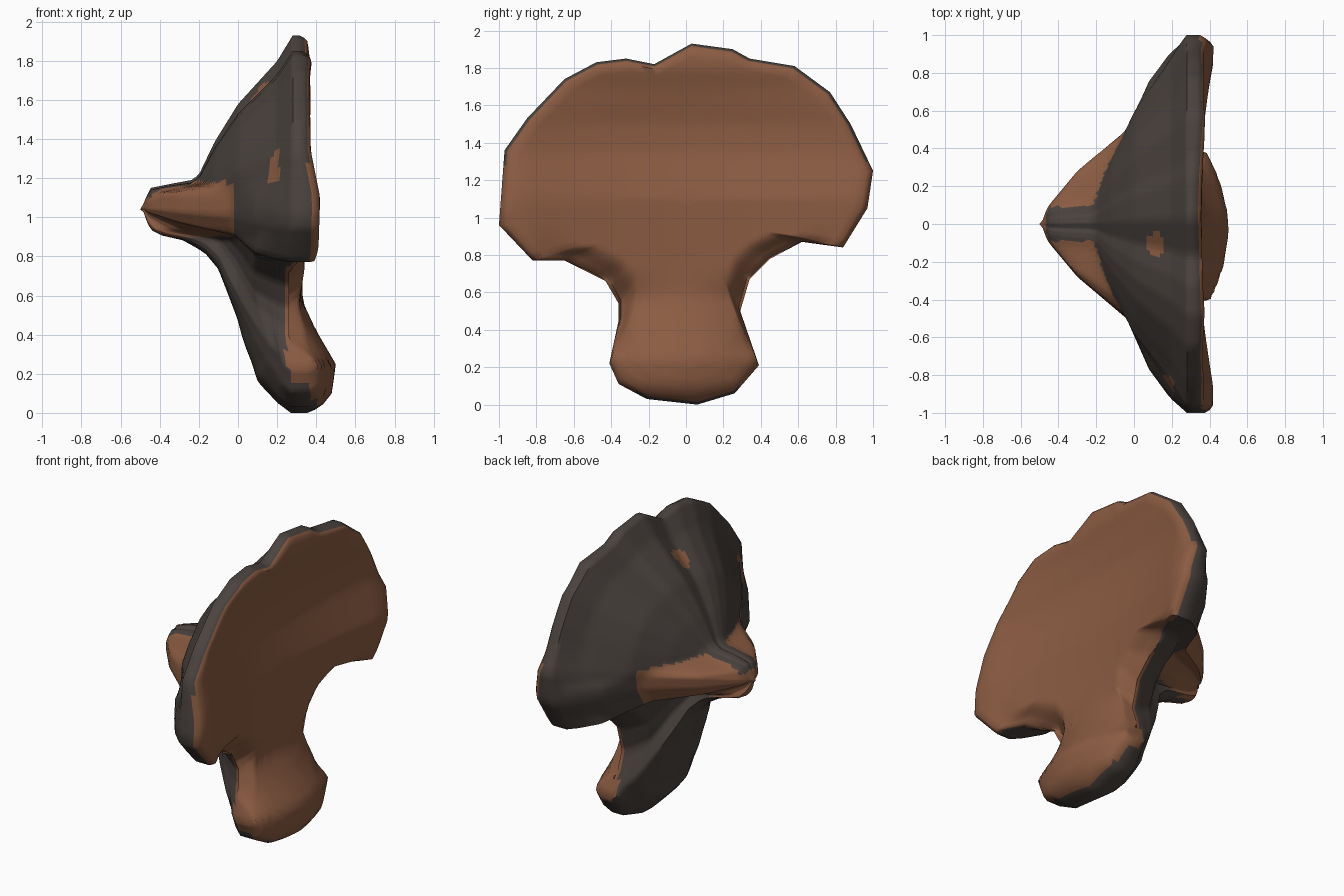
import bpy
import bmesh
import math

cube = bpy.data.objects.get("Cube")
if cube:
    bpy.data.objects.remove(cube)


def make_material(name, colour):
    mat = bpy.data.materials.new(name)
    mat.use_nodes = True
    mat.diffuse_color = (*colour, 1)
    mat.node_tree.nodes["Principled BSDF"].inputs["Base Color"].default_value = (*colour, 1)
    return mat


def sample(profile, t):
    """Linear interpolation along a list of (position, value) pairs."""
    for (a, p), (b, q) in zip(profile, profile[1:]):
        if t <= b:
            return p + (q - p) * max(0, t - a) / (b - a)
    return profile[-1][1]


def smooth_step(low, high, value):
    k = min(1, max(0, (value - low) / (high - low)))
    return k * k * (3 - 2 * k)


# Outline of the broad cap and its foot (y, z)
OUTLINE = [(1, 1.25), (.97, 1.05), (.84, .84), (.62, .87), (.45, .78), (.34, .67),
           (.29, .5), (.39, .21), (.26, .06), (.06, 0), (-.21, .03), (-.36, .11),
           (-.41, .22), (-.36, .45), (-.36, .54), (-.43, .66), (-.65, .77),
           (-.82, .77), (-1, .96), (-.97, 1.36), (-.85, 1.53), (-.65, 1.74),
           (-.48, 1.83), (-.32, 1.85), (-.17, 1.82), (.03, 1.93), (.25, 1.9),
           (.34, 1.85), (.58, 1.81), (.77, 1.67), (.88, 1.5)]
CENTRE_Z = 1.05

# Depth of the rear surface from the knob (0) out to the rim (1)
UPWARD = [(0, -.49), (.08, -.47), (.12, -.45), (.15, -.25), (.19, -.2), (.38, -.12),
          (.6, 0), (.85, .2), (1, .28)]
SIDEWAYS = [(0, -.49), (.06, -.47), (.1, -.45), (.28, -.3), (.5, -.04), (.77, .08),
            (.92, .19), (1, .28)]
DOWNWARD = [(0, -.49), (.07, -.48), (.13, -.39), (.16, -.28), (.22, -.17), (.3, -.1),
            (.54, 0), (.7, .05), (.85, .1), (.95, .2), (1, .27)]
# Depth of the broad face by height
FACE = [(0, .4), (.1, .48), (.25, .5), (.42, .4), (.57, .33), (.8, .33), (1.1, .34),
        (1.35, .29), (1.5, .29), (1.7, .33), (1.8, .36), (2, .35)]


def neck_amount(y, z):
    """One around the neck and under the wings, zero elsewhere."""
    band = smooth_step(.25, .4, z) * (1 - smooth_step(.85, 1, z))
    return band * (1 - smooth_step(.5, .85, abs(y)))


def rear_depth(y, z, t):
    # A slab-like ridge runs out sideways from the knob
    side = 1 - smooth_step(.09, .15, abs(z - 1.03))
    up = smooth_step(-.5, .5, (z - CENTRE_Z) / math.hypot(y, z - CENTRE_Z))
    vertical = up * sample(UPWARD, t) + (1 - up) * sample(DOWNWARD, t)
    depth = side * sample(SIDEWAYS, t) + (1 - side) * vertical
    # The back of the foot is rounded across
    foot_round = .1 * (1 - smooth_step(.35, .7, z)) * (y / .4) ** 2
    return depth + foot_round * (1 - smooth_step(.85, 1, t)) - .03 * neck_amount(y, z) * t ** 3


def face_depth(y, z, t):
    wing = .08 * min(1, (y / .85) ** 2) * (1 - smooth_step(1.5, 1.9, z) * .5)
    foot = -.1 * ((y + .03) / .38) ** 2
    k = smooth_step(.45, .75, z)
    rounding = .09 * neck_amount(y, z) * smooth_step(.72, 1, t)
    return sample(FACE, z) + k * wing + (1 - k) * foot - rounding


def is_brown(centre, on_face):
    x, y, z = centre
    if on_face:
        return True
    # Edge of the broad face, reaching further round the neck and foot
    lower = (1 - smooth_step(.78, .95, z)) * (1 - smooth_step(.55, .75, abs(y)))
    if x > .355 - .11 * lower + max(0, .25 - z) * .8:
        return True
    # Bare flanks of the ridge and the end of the knob
    if .9 < z < 1.18 and x < -.02 and (abs(y) > .09 or z < 1.1):
        return True
    # Two worn patches
    worn_side = y < -.8 and math.hypot((x - .175) / .04, (z - 1.27) / .11) < 1
    worn_top = math.hypot((x - .115) / .05, (y + .11) / .06) < 1 and z > 1.55
    return worn_side or worn_top


# Subdivide the outline
STEPS = 5
rim = []
for (y0, z0), (y1, z1) in zip(OUTLINE, OUTLINE[1:] + OUTLINE[:1]):
    for i in range(STEPS):
        k = i / STEPS
        rim.append((y0 + (y1 - y0) * k, z0 + (z1 - z0) * k))
count = len(rim)

bm = bmesh.new()
rings = []


def add_ring(t, depth):
    ring = []
    for ry, rz in rim:
        y, z = ry * t, CENTRE_Z + (rz - CENTRE_Z) * t
        ring.append(bm.verts.new((depth(y, z, t), y, z)))
    rings.append(ring)


# Rear cone from knob to rim
REAR = 44
for i in range(1, REAR + 1):
    add_ring(i / REAR, rear_depth)
# Rounded edge
for t, drop in ((1, .04), (.985, .015)):
    add_ring(t, lambda y, z, t: max(rear_depth(y, z, t) + .02, face_depth(y, z, t) - drop))
face_start = len(rings) - 1
# Broad face back to the middle
FRONT = 20
for i in range(FRONT, 0, -1):
    add_ring(.965 * i / FRONT, face_depth)

face_kind = []
for r, (inner, outer) in enumerate(zip(rings, rings[1:])):
    for i in range(count):
        j = (i + 1) % count
        face = bm.faces.new((inner[i], inner[j], outer[j], outer[i]))
        face_kind.append((face, r >= face_start))
knob_tip = bm.verts.new((-.5, 0, CENTRE_Z - .01))
face_middle = bm.verts.new((face_depth(0, CENTRE_Z, 0), 0, CENTRE_Z))
for i in range(count):
    j = (i + 1) % count
    face_kind.append((bm.faces.new((rings[0][j], rings[0][i], knob_tip)), False))
    face_kind.append((bm.faces.new((rings[-1][i], rings[-1][j], face_middle)), True))

for face, on_face in face_kind:
    face.material_index = int(is_brown(face.calc_center_median(), on_face))
bmesh.ops.recalc_face_normals(bm, faces=bm.faces[:])

mesh = bpy.data.meshes.new("cap_and_foot")
bm.to_mesh(mesh)
bm.free()
mesh.materials.append(make_material("dark_bark", (.07, .056, .049)))
mesh.materials.append(make_material("brown_wood", (.26, .107, .055)))
body = bpy.data.objects.new("cap_and_foot", mesh)
bpy.context.collection.objects.link(body)

for other in bpy.context.selected_objects:
    other.select_set(False)
body.select_set(True)
bpy.context.view_layer.objects.active = body
bpy.ops.object.shade_smooth_by_angle(angle=math.radians(60))
